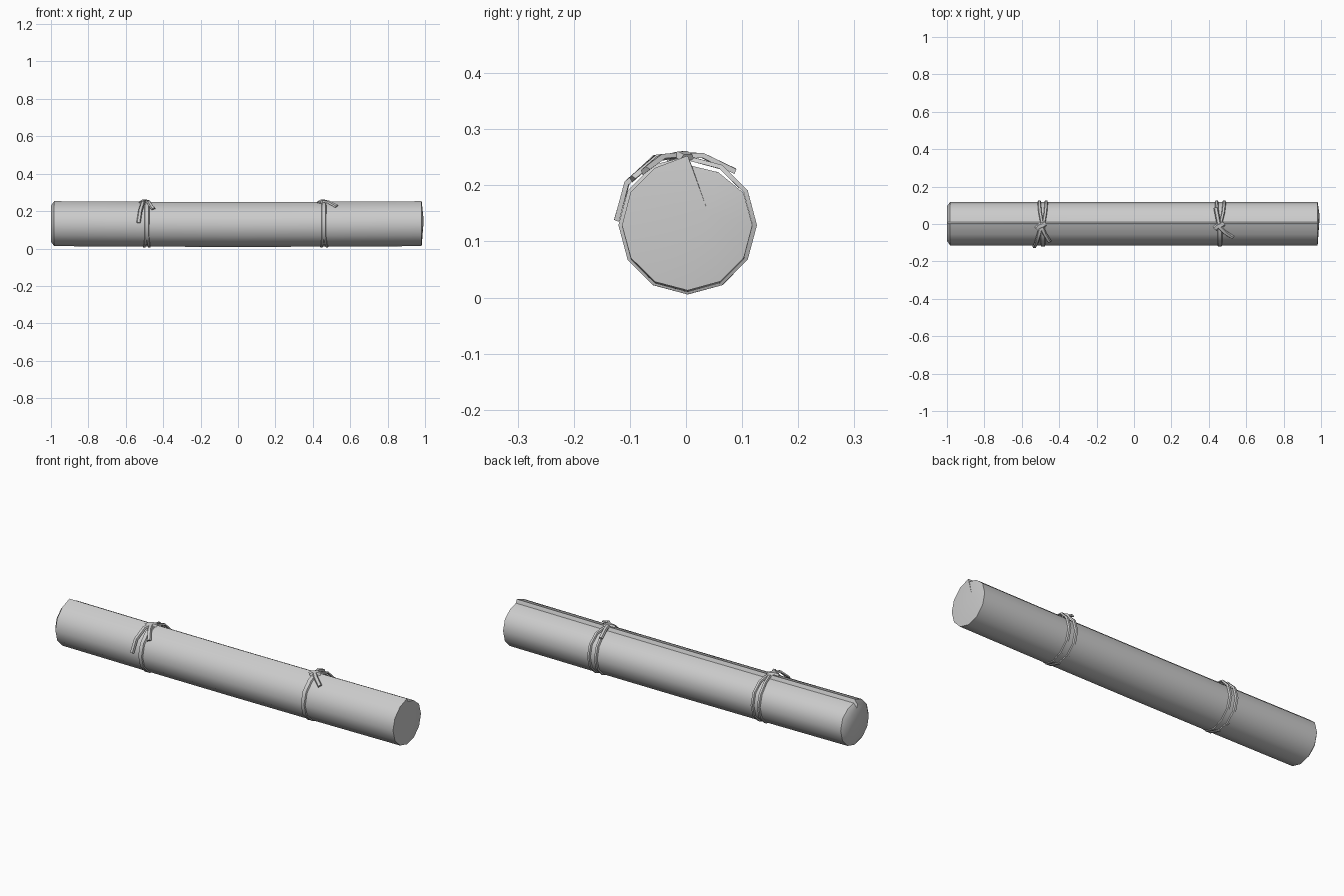
import bpy, bmesh, math
from mathutils import Vector

if "Cube" in bpy.data.objects:
    bpy.data.objects.remove(bpy.data.objects["Cube"])

CY, CZ = 0.003, 0.129


def polar(x, deg, r):
    # angle from the top, turning towards the front (-y)
    a = math.radians(deg)
    return Vector((x, CY - r * math.sin(a), CZ + r * math.cos(a)))


def finish(name, bm):
    bmesh.ops.recalc_face_normals(bm, faces=bm.faces)
    me = bpy.data.meshes.new(name)
    bm.to_mesh(me)
    bm.free()
    ob = bpy.data.objects.new(name, me)
    bpy.context.collection.objects.link(ob)
    bpy.context.view_layer.objects.active = ob
    ob.select_set(True)
    bpy.ops.object.shade_smooth_by_angle(angle=math.radians(40))
    ob.select_set(False)
    return ob


def skin(bm, rings):
    for a, b in zip(rings, rings[1:]):
        n = len(a)
        for i in range(n):
            bm.faces.new((a[i], a[(i + 1) % n], b[(i + 1) % n], b[i]))


# Rolled mat: closed outline with a lapped edge along the top
outline = [(0, 0.124)] + [(30 * i, 0.118 - 0.0003 * i) for i in range(1, 11)]
outline += [(330, 0.109), (356, 0.106)]
bm = bmesh.new()
rings = []
for x, s in ((-1.0, 0.80), (-0.983, 1), (-0.5, 1), (0, 1), (0.5, 1), (0.982, 1)):
    drop = Vector((0, 0, -0.004 * (1 - x * x) if s == 1 else 0))
    rings.append([bm.verts.new(polar(x, a, r * s) + drop) for a, r in outline])
skin(bm, rings)
bm.faces.new(rings[0])
tip = bm.verts.new((0.993, 0.04, 0.15))
for i in range(len(outline)):
    bm.faces.new((rings[-1][i], rings[-1][(i + 1) % len(outline)], tip))
finish("rolled_mat", bm)


def strap(name, path, width=0.022, thick=0.009, closed=False):
    # flat cord swept along (x, angle, radius) points, lying on the roll
    pts = [polar(*p) for p in path]
    n = len(pts)
    bm = bmesh.new()
    rings = []
    for i, p in enumerate(pts):
        if closed:
            t = pts[(i + 1) % n] - pts[i - 1]
        else:
            t = pts[min(i + 1, n - 1)] - pts[max(i - 1, 0)]
        t.normalize()
        up = p - Vector((p.x, CY, CZ))
        up = (up - t * up.dot(t)).normalized()
        side = t.cross(up) * width / 2
        h = up * thick / 2
        rings.append([bm.verts.new(q) for q in
                      (p - side - h, p + side - h, p + side * 0.6 + h, p - side * 0.6 + h)])
    if closed:
        skin(bm, rings + [rings[0]])
    else:
        skin(bm, rings)
        bm.faces.new(rings[0])
        bm.faces.new(rings[-1])
    finish(name, bm)


def binding(label, front_x, back_x, spread, knot_x):
    # two loops, close together in front and spread apart behind
    for k, sgn in (("left", -1), ("right", 1)):
        path = []
        for i in range(12):
            deg = 30 * i
            f = min(1, max(0, (deg - 120) / 90))
            if deg > 300:
                f = 0.75
            x = front_x + sgn * 0.004 + f * (back_x - front_x + sgn * (spread - 0.004))
            path.append((x, deg, 0.1195))
        strap(f"{label}_{k}_loop", path, 0.018, 0.008, True)
    # knot sitting on top
    strap(label + "_knot", [(knot_x - 0.022, 14, 0.121), (knot_x - 0.01, 8, 0.127),
                            (knot_x + 0.01, 4, 0.127), (knot_x + 0.024, 0, 0.121)], 0.03, 0.01)


binding("left_tie", -0.487, -0.488, 0.018, -0.498)
binding("right_tie", 0.459, 0.462, 0.020, 0.455)

# Loose cord ends
strap("left_tie_long_end", [(-0.497, 8, 0.126), (-0.508, 26, 0.134), (-0.522, 55, 0.132),
                            (-0.532, 86, 0.127)])
strap("left_tie_short_end", [(-0.495, 8, 0.126), (-0.478, 25, 0.133), (-0.452, 50, 0.129)])
strap("right_tie_front_end", [(0.455, 8, 0.126), (0.485, 22, 0.130), (0.528, 38, 0.124)])
strap("right_tie_back_end", [(0.457, 8, 0.126), (0.448, -12, 0.127), (0.437, -41, 0.128)])
